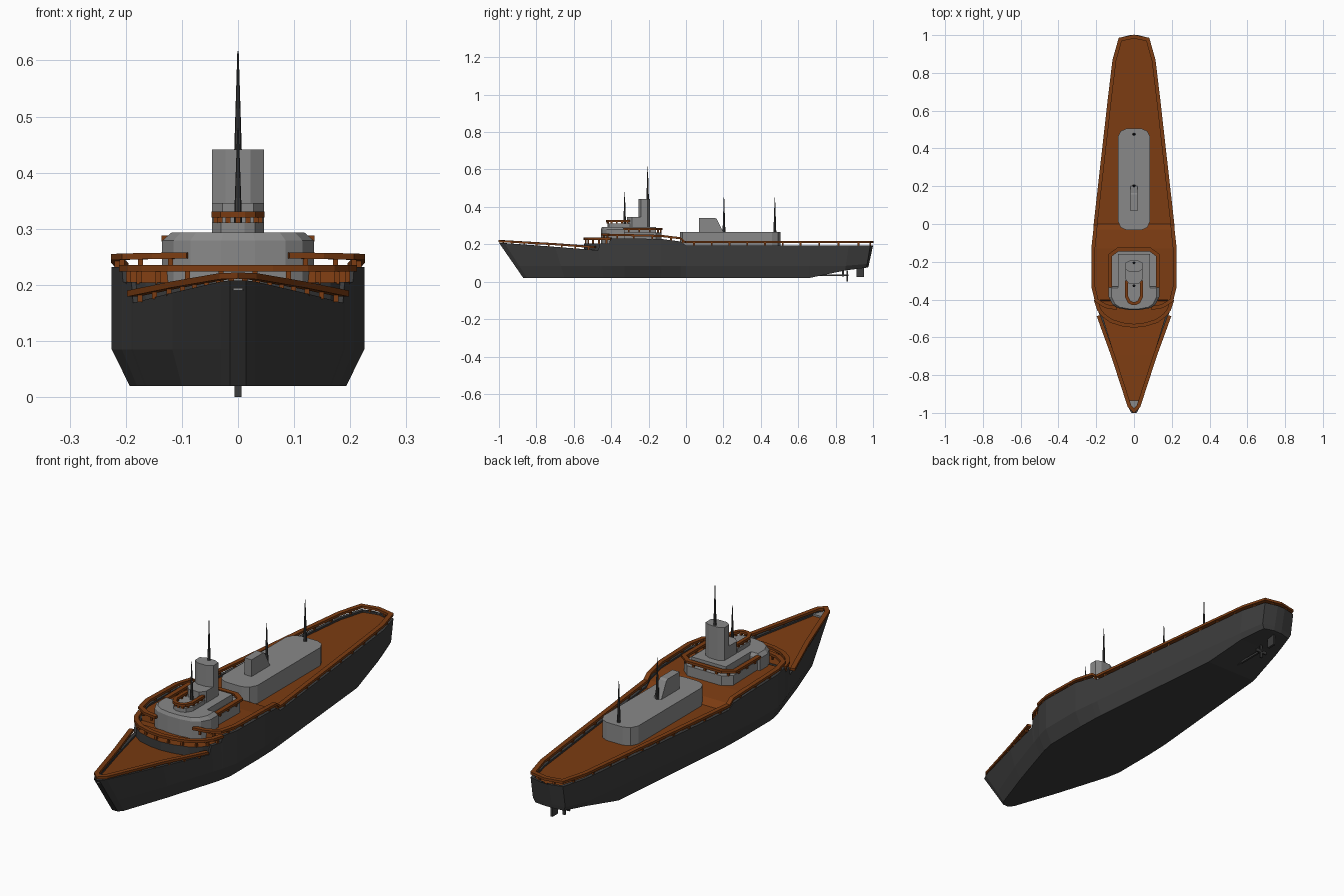
import bpy, bmesh, math
from mathutils import Vector

if "Cube" in bpy.data.objects:
    bpy.data.objects.remove(bpy.data.objects["Cube"])

brown = bpy.data.materials.new("deck_brown")
brown.diffuse_color = (0.20, 0.045, 0.006, 1)
brown.use_nodes = True
brown.node_tree.nodes["Principled BSDF"].inputs["Base Color"].default_value = brown.diffuse_color
dark = bpy.data.materials.new("hull_dark")
dark.diffuse_color = (0.045, 0.045, 0.045, 1)
dark.use_nodes = True
dark.node_tree.nodes["Principled BSDF"].inputs["Base Color"].default_value = dark.diffuse_color
grey = bpy.data.materials.new("house_grey")
grey.diffuse_color = (0.25, 0.25, 0.25, 1)
grey.use_nodes = True
grey.node_tree.nodes["Principled BSDF"].inputs["Base Color"].default_value = grey.diffuse_color


def finish(bm, name, *mats):
    bmesh.ops.recalc_face_normals(bm, faces=bm.faces)
    me = bpy.data.meshes.new(name)
    bm.to_mesh(me)
    bm.free()
    for m in mats:
        me.materials.append(m)
    ob = bpy.data.objects.new(name, me)
    bpy.context.collection.objects.link(ob)
    return ob


def mirrored(half):
    """Half path on +x, completed on -x; points on the centreline stay single."""
    return half + [(-p[0],) + tuple(p[1:]) for p in reversed(half) if abs(p[0]) > 1e-5]


def loft(bm, sections, cap=None):
    rows = [[bm.verts.new(p) for p in s] for s in sections]
    for a, b in zip(rows, rows[1:]):
        for i in range(len(a) - 1):
            bm.faces.new((a[i], a[i + 1], b[i + 1], b[i]))
    if cap:
        for r in (rows[0], rows[-1]):
            bm.faces.new(r[cap:len(r) - cap])


def prism(name, outline, z0, z1, mat, top=None, inset=0.0, side_drop=0.0):
    """Vertical extrusion; optional coloured top, optional bevelled roof edge."""
    bm = bmesh.new()
    levels = [(z0, 1)] + ([(z1 - side_drop, 1)] if side_drop else []) + [(z1, 1 - inset)]
    cy = sum(p[1] for p in outline) / len(outline)
    rows = [[bm.verts.new((x * s, cy + (y - cy) * s, z)) for x, y in outline] for z, s in levels]
    n = len(outline)
    for a, b in zip(rows, rows[1:]):
        for i in range(n):
            bm.faces.new((a[i], a[(i + 1) % n], b[(i + 1) % n], b[i]))
    bm.faces.new(rows[0])
    f = bm.faces.new(rows[-1])
    f.material_index = 1 if top else 0
    return finish(bm, name, mat, *([top] if top else []))


def add_box(bm, c, s):
    vs = bmesh.ops.create_cube(bm, size=1)["verts"]
    for v in vs:
        v.co = Vector((c[i] + v.co[i] * s[i] for i in range(3)))


def rail(name, path, drop, gap=0.09, width=0.02, thick=0.011):
    """Mitred handrail along a path (z = top of the rail) with posts below."""
    pts = [Vector(p) for p in path]
    bm = bmesh.new()
    sections = []
    for i, p in enumerate(pts):
        a = (p - pts[i - 1]).xy.normalized() if i else None
        b = (pts[i + 1] - p).xy.normalized() if i < len(pts) - 1 else None
        a, b = a or b, b or a
        t = (a + b).normalized()
        n = Vector((-t.y, t.x, 0)) * (width / 2 / max(0.5, t.dot(a)))
        d = Vector((0, 0, thick))
        sections.append([p + n, p - n, p - n - d, p + n - d, p + n])
    loft(bm, sections)
    bmesh.ops.remove_doubles(bm, verts=bm.verts, dist=1e-5)
    bmesh.ops.holes_fill(bm, edges=[e for e in bm.edges if e.is_boundary], sides=4)
    for a, b in zip(pts, pts[1:]):
        k = max(1, round((b - a).length / gap))
        for j in range(k):
            c = a.lerp(b, (j + 0.5) / k)
            add_box(bm, (c.x, c.y, c.z - thick - drop / 2), (0.009, 0.009, drop))
    return finish(bm, name, brown)


# Hull stations: top y, half width, z; bottom y, half width, z
stations = [
    (-1.0, .014, .208, -.87, .014, .02), (-.97, .03, .206, -.85, .03, .02),
    (-.7, .117, .186, -.65, .10, .02), (-.47, .187, .168, -.45, .163, .02),
    (-.46, .19, .205, -.44, .166, .02), (-.41, .205, .205, -.40, .178, .02),
    (-.405, .207, .232, -.395, .18, .02), (-.33, .225, .232, -.33, .193, .02),
    (-.13, .225, .228, -.13, .193, .02), (-.03, .213, .215, -.03, .19, .02),
    (0, .21, .193, 0, .188, .02), (.66, .136, .193, .66, .128, .02),
    (.87, .112, .193, .85, .10, .06), (.985, .08, .193, .965, .07, .075),
    (1.0, .02, .193, .975, .02, .078)]
hull_rows, deck_rows = [], []
for yt, wt, zt, yb, wb, zb in stations:
    zc = max(.085, zb + .02)
    yc = yb + (yt - yb) * (zc - zb) / (zt - zb)
    wi = max(wt - .014, .003)
    hull_rows.append(mirrored([(wi, yt * .992, zt - .012), (wi, yt * .992, zt), (wt, yt, zt),
                               (wt, yc, zc), (wb, yb, zb)]))
    deck_rows.append(mirrored([(wi, yt * .992, zt - .008)]))
bm = bmesh.new()
loft(bm, hull_rows, cap=2)
finish(bm, "hull", dark)
bm = bmesh.new()
loft(bm, deck_rows)
finish(bm, "deck", brown)
prism("bow_plate", mirrored([(.028, -.935), (.024, -.97), (.008, -.99)]), .19, .204, grey)

# Curved step between foredeck and bridge deck
arc = [(.187, -.45), (.165, -.487), (.12, -.52), (.06, -.538), (0, -.545)]
prism("bridge_step", mirrored(arc), .15, .204, dark, brown)

# Railings along the deck edges
rail("stern_rail", mirrored([(.204, -.005, .217), (.129, .66, .217), (.104, .867, .217),
                             (.073, .977, .217), (0, .992, .217)]), .014)
rail("bow_rail", mirrored([(.188, -.485, .19), (.11, -.7, .206), (.024, -.965, .221),
                           (0, -.988, .222)]), .012, .07)
rail("bridge_front_rail", mirrored([(.203, -.40, .235), (.187, -.45, .235)] +
                                   [(x, y + .006, .235) for x, y in arc[1:]]), .022, .06)
for s, side in ((1, "right"), (-1, "left")):
    rail(side + "_wing_rail", [(s * x, y, z) for x, y, z in
         [(.09, -.445, .258), (.15, -.435, .257), (.198, -.405, .256), (.216, -.33, .255),
          (.216, -.13, .25), (.205, -.03, .238), (.204, -.005, .217)]], .018)

# Bridge house: lower rear part and taller rounded front
prism("bridge_house", mirrored([(.085, -.13), (.122, -.16), (.122, -.35)]), .19, .264, grey)
prism("bridge_front", mirrored([(.135, -.33), (.135, -.385), (.115, -.425), (.085, -.445), (.03, -.455)]),
      .19, .293, grey, inset=.12, side_drop=.014)
prism("bridge_roof", mirrored([(.085, -.16), (.085, -.36)]), .25, .293, grey)
rail("house_rail", mirrored([(.126, -.335, .288), (.126, -.165, .288), (.085, -.135, .288)]), .014, .06)

# Lookout platform, tower and its lower block
u = [(.046, -.30), (.046, -.385), (.03, -.412), (.012, -.42)]
prism("lookout", mirrored(u), .28, .311, grey)
rail("lookout_rail", mirrored([(x * .85, y, .331) for x, y in u]), .010, .03, .016)
prism("tower_base", mirrored([(.046, -.22), (.046, -.29), (.028, -.315)]), .28, .346, grey)
prism("tower", mirrored([(.022, -.193), (.046, -.205), (.046, -.24), (.022, -.255)]), .28, .441, grey)

# Aft deckhouse with slanted funnel
prism("aft_house", mirrored([(.04, -.032), (.07, -.018), (.086, .015), (.086, .46),
                             (.07, .492), (.04, .505)]), .18, .266, grey)
bm = bmesh.new()
profile = [(.07, .26), (.205, .26), (.19, .285), (.165, .335), (.155, .341), (.07, .341)]
rows = [[bm.verts.new((x, y, z)) for y, z in profile] for x in (-.018, .018)]
for i in range(6):
    j = (i + 1) % 6
    bm.faces.new((rows[0][i], rows[0][j], rows[1][j], rows[1][i]))
for r in rows:
    bm.faces.new(r)
finish(bm, "funnel", grey)

# Masts: name, y, base z, top z
for name, y, z0, z1 in (("main_mast", -.205, .40, .617), ("lookout_mast", -.328, .29, .48),
                        ("mid_mast", .203, .26, .45), ("aft_mast", .475, .26, .45)):
    bm = bmesh.new()
    bmesh.ops.create_cone(bm, cap_ends=True, segments=8, radius1=.008, radius2=.0012, depth=z1 - z0)
    bmesh.ops.translate(bm, verts=bm.verts, vec=(0, y, (z0 + z1) / 2))
    finish(bm, name, dark)

# Propeller shaft, blades, bracket and rudder
bm = bmesh.new()
add_box(bm, (0, .77, .034), (.009, .20, .009))
add_box(bm, (0, .84, .048), (.006, .012, .04))
finish(bm, "propeller_shaft", dark)
bm = bmesh.new()
add_box(bm, (0, .862, .03), (.012, .008, .06))
add_box(bm, (0, .862, .03), (.056, .008, .014))
finish(bm, "propeller", dark)
bm = bmesh.new()
add_box(bm, (0, .932, .055), (.01, .04, .06))
finish(bm, "rudder", dark)
